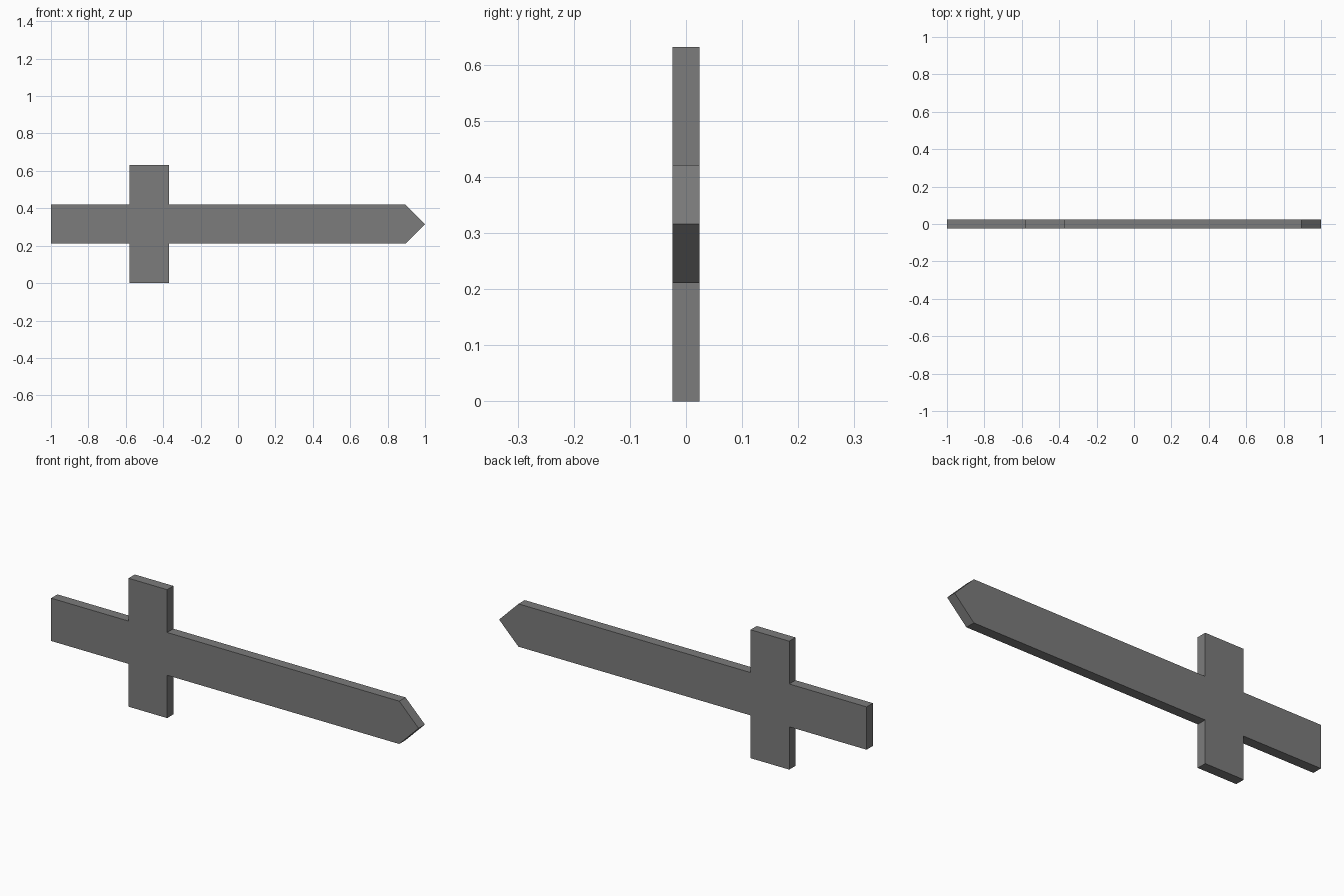
import bpy, bmesh

if "Cube" in bpy.data.objects:
    bpy.data.objects.remove(bpy.data.objects["Cube"])

U = 2 / 19          # layout unit: the sword is 19 units long, 6 high
HALF_T = 0.0243     # half thickness

steel = bpy.data.materials.new("dark_grey")
steel.diffuse_color = (0.2, 0.2, 0.2, 1)
steel.use_nodes = True
steel.node_tree.nodes["Principled BSDF"].inputs["Base Color"].default_value = steel.diffuse_color

# Upper half of the outline (units from the pommel end, height above centre line)
upper = [(0, 1), (4, 1), (4, 3), (6, 3), (6, 1), (18, 1)]
tip = [(19, 0)]
lower = [(x, -h) for x, h in reversed(upper)]
outline = upper + tip + lower

# Flat sword: grip, cross guard and pointed blade in one extruded profile
bm = bmesh.new()
verts = [bm.verts.new((-1 + x * U, -HALF_T, (3 + h) * U)) for x, h in outline]
face = bm.faces.new(verts)
ext = bmesh.ops.extrude_face_region(bm, geom=[face], use_keep_orig=True)
moved = [g for g in ext["geom"] if isinstance(g, bmesh.types.BMVert)]
bmesh.ops.translate(bm, verts=moved, vec=(0, 2 * HALF_T, 0))
bmesh.ops.recalc_face_normals(bm, faces=bm.faces)

mesh = bpy.data.meshes.new("sword")
bm.to_mesh(mesh)
bm.free()
mesh.materials.append(steel)
sword = bpy.data.objects.new("sword", mesh)
bpy.context.collection.objects.link(sword)
